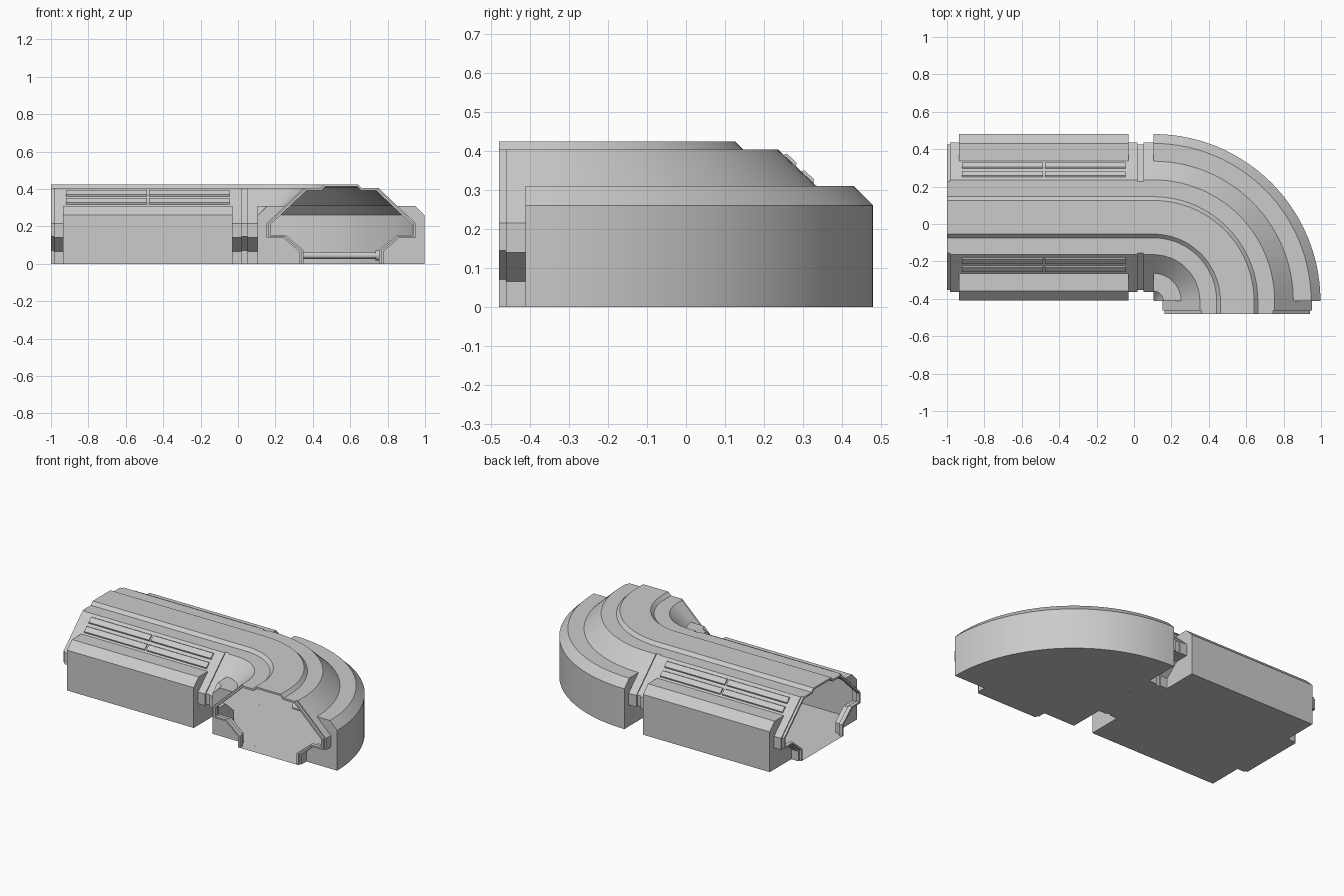
import bpy, bmesh, math
from mathutils import Vector

if "Cube" in bpy.data.objects:
    bpy.data.objects.remove(bpy.data.objects["Cube"])

MID, CX, CY = 0.036, 0.104, -0.412      # tunnel axis and bend centre
R = MID - CY
END_Y = -0.48

grey = bpy.data.materials.new("hull grey")
grey.diffuse_color = (0.6, 0.6, 0.6, 1)
grey.use_nodes = True
grey.node_tree.nodes["Principled BSDF"].inputs["Base Color"].default_value = grey.diffuse_color

# half sections (offset from axis, height), from roof plate down to the floor
ROOF = [(0.09, 0.425), (0.11, 0.405)]
COLLAR = ROOF + [(0.20, 0.405), (0.30, 0.31), (0.40, 0.215), (0.40, 0.14),
                 (0.31, 0.14), (0.225, 0.065), (0.225, 0)]
RIM = ROOF + [(0.19, 0.405), (0.29, 0.31), (0.39, 0.215), (0.39, 0.145),
              (0.305, 0.145), (0.215, 0.07), (0.215, 0)]
LIP = [(0.085, 0.413), (0.105, 0.393), (0.185, 0.393), (0.283, 0.30),
       (0.378, 0.21), (0.378, 0.155), (0.30, 0.155), (0.203, 0.075), (0.203, 0)]
BODY = ROOF + [(0.20, 0.405), (0.30, 0.31), (0.395, 0.31), (0.445, 0.26), (0.445, 0)]
SIDE_CAP = BODY[3:] + COLLAR[:3:-1]     # step between body and collar


def mirror(half):
    return [(-s, z) for s, z in half[::-1]] + half


# stations are (origin, outward direction) pairs
def along_x(x):
    return Vector((x, MID, 0)), Vector((0, 1, 0))


def along_y(y):
    return Vector((CX + R, y, 0)), Vector((1, 0, 0))


def bend(i, n=28):
    a = math.pi / 2 * (1 - i / n)
    d = Vector((math.cos(a), math.sin(a), 0))
    return Vector((CX, CY, 0)) + d * R, d


def ring(bm, station, pts):
    o, d = station
    return [bm.verts.new(o + d * s + Vector((0, 0, z))) for s, z in pts]


def sweep(bm, stations, pts, capped=False):
    rings = [ring(bm, st, pts) for st in stations]
    n = len(pts)
    for a, b in zip(rings, rings[1:]):
        for i in range(n):
            j = (i + 1) % n
            bm.faces.new((a[i], a[j], b[j], b[i]))
    if capped:
        bm.faces.new(rings[0])
        bm.faces.new(rings[-1])


def strip(bm, st_a, half_a, st_b, half_b):
    a, b = ring(bm, st_a, mirror(half_a)), ring(bm, st_b, mirror(half_b))
    for i in range(len(a) - 1):
        if max((a[i].co - b[i].co).length, (a[i + 1].co - b[i + 1].co).length) > 1e-4:
            bm.faces.new((a[i], a[i + 1], b[i + 1], b[i]))


def finish(bm, name):
    bmesh.ops.remove_doubles(bm, verts=bm.verts, dist=0.0002)
    bmesh.ops.dissolve_degenerate(bm, edges=bm.edges, dist=0.0002)
    bmesh.ops.recalc_face_normals(bm, faces=bm.faces)
    me = bpy.data.meshes.new(name)
    bm.to_mesh(me)
    bm.free()
    me.materials.append(grey)
    ob = bpy.data.objects.new(name, me)
    bpy.context.collection.objects.link(ob)
    bpy.ops.object.select_all(action='DESELECT')
    ob.select_set(True)
    bpy.context.view_layer.objects.active = ob
    bpy.ops.object.shade_smooth_by_angle(angle=math.radians(25))
    return ob


# main bodies with stepped side housings and their end walls
for name, path in (("straight_body", [along_x(-0.935), along_x(-0.03)]),
                   ("curved_body", [bend(i) for i in range(29)])):
    bm = bmesh.new()
    sweep(bm, path, mirror(BODY))
    for st in (path[0], path[-1]):
        for k in (1, -1):
            bm.faces.new(ring(bm, st, [(s * k, z) for s, z in SIDE_CAP]))
    finish(bm, name)

# collars next to each body
for name, a, b in (("west_collar", along_x(-0.985), along_x(-0.935)),
                   ("joint_collar_a", along_x(-0.03), along_x(0.02)),
                   ("joint_collar_b", along_x(0.05), along_x(CX)),
                   ("south_collar", along_y(CY), along_y(-0.463))):
    bm = bmesh.new()
    sweep(bm, [a, b], mirror(COLLAR))
    finish(bm, name)

# recessed rims between collars and at the open ends, with wall lips
for name, a, b, steps, lip in (
        ("west_rim", along_x(-1), along_x(-0.985), (1,), along_x(-0.975)),
        ("joint_rim", along_x(0.02), along_x(0.05), (0, 1), None),
        ("south_rim", along_y(END_Y), along_y(-0.463), (1,), along_y(-0.455))):
    bm = bmesh.new()
    sweep(bm, [a, b], mirror(RIM))
    for i in steps:
        st = (a, b)[i]
        strip(bm, st, COLLAR, st, RIM)
    if lip:
        strip(bm, a, RIM, a, LIP)
        strip(bm, a, LIP, lip, LIP)
    finish(bm, name)

# raised vent slats on both roof slopes
bm = bmesh.new()
t, nrm = Vector((0.2, -0.19)).normalized(), Vector((0.19, 0.2)).normalized()
for side in (1, -1):
    for x0, x1 in ((-0.92, -0.487), (-0.475, -0.045)):
        for s0, s1 in ((0.215, 0.246), (0.26, 0.291)):
            p, q = [Vector((s, 0.405 - (s - 0.20) * 0.95)) for s in (s0, s1)]
            sec = [p, p + nrm * 0.008 + t * 0.004, q + nrm * 0.008 - t * 0.004, q]
            sweep(bm, [along_x(x0), along_x(x1)], [(v.x * side, v.y) for v in sec], True)
finish(bm, "vent_slats")

# service pipe with end flange inside the bend
bm = bmesh.new()
for x0, x1, r in ((0.33, 0.78, 0.018), (0.735, 0.775, 0.026)):
    circle = [(0.06 + r * math.cos(k * math.pi / 6), 0.045 + r * math.sin(k * math.pi / 6))
              for k in range(12)]
    sweep(bm, [along_x(x0), along_x(x1)], circle, True)
finish(bm, "service_pipe")
